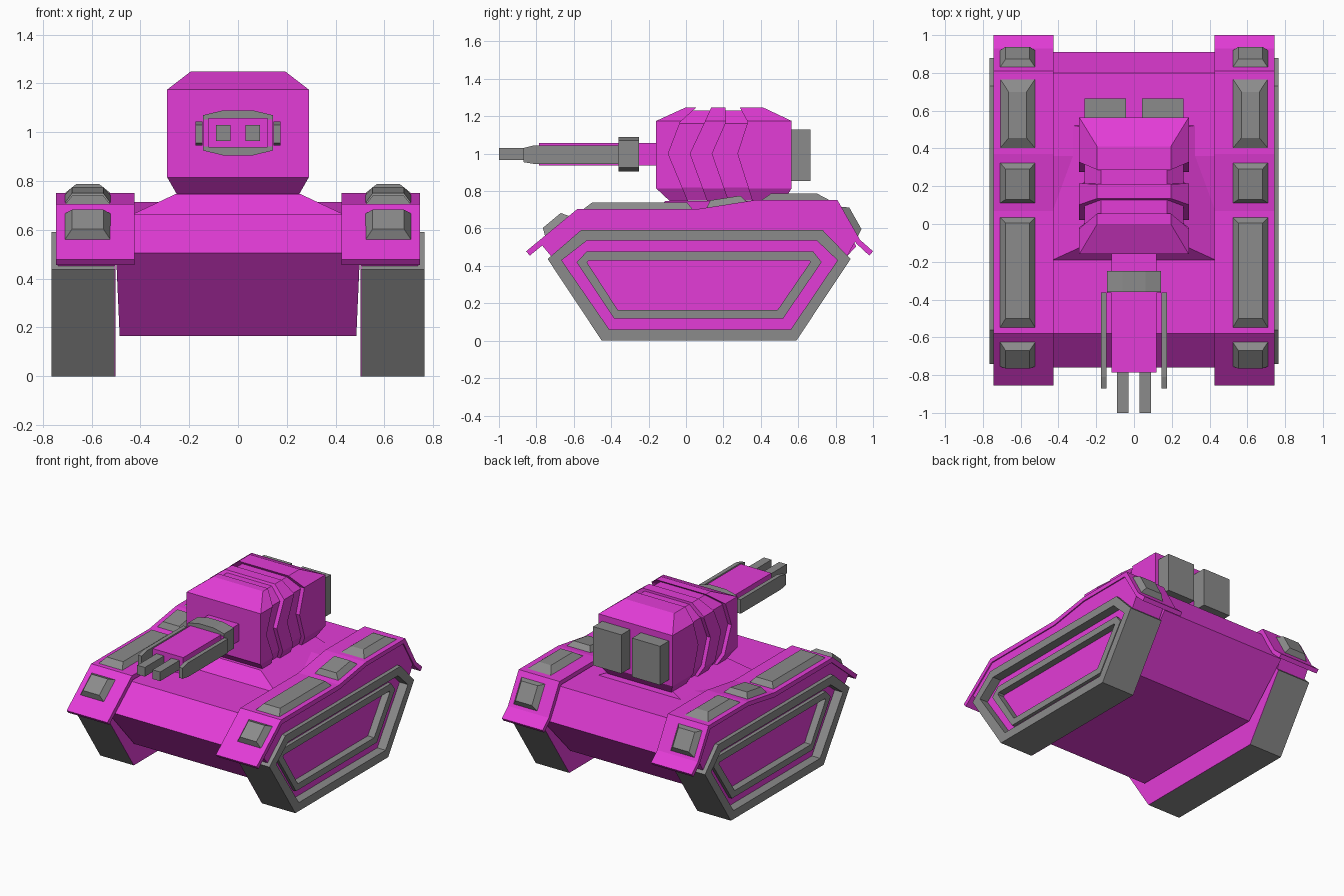
import bpy, bmesh
from mathutils import Vector

if "Cube" in bpy.data.objects:
    bpy.data.objects.remove(bpy.data.objects["Cube"])


def material(name, rgb):
    m = bpy.data.materials.new(name)
    m.diffuse_color = (*rgb, 1)
    m.use_nodes = True
    m.node_tree.nodes["Principled BSDF"].inputs["Base Color"].default_value = m.diffuse_color
    return m


MAGENTA = material("magenta paint", (0.77, 0.045, 0.68))
GRAY = material("gray metal", (0.26, 0.26, 0.26))


def finish(bm, name, mat, mirror=False):
    bmesh.ops.recalc_face_normals(bm, faces=bm.faces)
    me = bpy.data.meshes.new(name)
    bm.to_mesh(me)
    bm.free()
    me.materials.append(mat)
    ob = bpy.data.objects.new(name, me)
    bpy.context.collection.objects.link(ob)
    if mirror:
        ob.modifiers.new("mirror", 'MIRROR').use_mirror_merge = False
    return ob


def hull_of(bm):
    """Convex hull with flat areas merged."""
    bmesh.ops.convex_hull(bm, input=bm.verts)
    bmesh.ops.dissolve_limit(bm, angle_limit=0.01, verts=bm.verts, edges=bm.edges)


def prism(name, yz, x0, x1, mat, mirror=False):
    """Side profile (y, z) extruded along x."""
    bm = bmesh.new()
    a = [bm.verts.new((x0, y, z)) for y, z in yz]
    b = [bm.verts.new((x1, y, z)) for y, z in yz]
    bm.faces.new(a)
    bm.faces.new(b)
    for i in range(len(a)):
        j = (i + 1) % len(a)
        bm.faces.new((a[i], a[j], b[j], b[i]))
    return finish(bm, name, mat, mirror)


def ring(name, outer, inner, x0, x1, mat):
    """Closed band between two matching side profiles."""
    bm = bmesh.new()
    loops = [[bm.verts.new((x, y, z)) for y, z in p]
             for p, x in ((outer, x0), (outer, x1), (inner, x1), (inner, x0))]
    n = len(outer)
    for k in range(4):
        p, q = loops[k], loops[(k + 1) % 4]
        for i in range(n):
            j = (i + 1) % n
            bm.faces.new((p[i], p[j], q[j], q[i]))
    return finish(bm, name, mat, True)


def box(name, x0, x1, y0, y1, z0, z1, mat, mirror=False):
    return prism(name, [(y0, z0), (y1, z0), (y1, z1), (y0, z1)], x0, x1, mat, mirror)


def layers(name, levels, mat):
    """Convex solid from rectangles (half width, y0, y1, z)."""
    bm = bmesh.new()
    for w, y0, y1, z in levels:
        for x in (-w, w):
            for y in (y0, y1):
                bm.verts.new((x, y, z))
    hull_of(bm)
    return finish(bm, name, mat)


# Hull with slightly narrower belly
hull = prism("hull", [(-.47, .165), (.60, .165), (.91, .505), (.80, .715), (.36, .715),
                      (.07, .665), (-.58, .665), (-.76, .505)], -.5, .5, MAGENTA)
for v in hull.data.vertices:
    if v.co.z < .2:
        v.co.x *= .97
layers("turret_base", [(.43, -.19, .54, .665), (.255, -.11, .51, .747)], MAGENTA)

# Tracks: tread band, recessed side panels, raised inner band, inside plate
track = [(-.45, 0), (.59, 0), (.88, .437), (.73, .592), (-.56, .592), (-.74, .437)]
rim = [(-.41, .06), (.56, .06), (.81, .43), (.70, .535), (-.53, .535), (-.665, .43)]
band_out = [(-.385, .12), (.52, .12), (.725, .42), (.68, .477), (-.53, .477), (-.585, .42)]
band_in = [(-.365, .165), (.49, .165), (.665, .42), (.66, .43), (-.52, .43), (-.53, .42)]
ring("track_tread", track, rim, .506, .765, GRAY)
ring("track_side_panel", rim, band_out, .51, .70, MAGENTA)
ring("track_inner_band", band_out, band_in, .51, .725, GRAY)
prism("track_center_panel", band_in, .51, .675, MAGENTA, True)
prism("track_inside_plate", track, .502, .506, MAGENTA, True)

# Fenders and the skirts beneath them
prism("fender", [(-.855, .478), (-.58, .705), (.07, .705), (.37, .752), (.81, .752),
                 (.93, .54), (1.0, .478), (.98, .455), (.91, .52), (.79, .722),
                 (.37, .722), (.07, .672), (-.57, .672), (-.835, .455)],
      .425, .745, MAGENTA, True)
prism("fender_skirt", [(-.77, .51), (-.58, .68), (.07, .68), (.37, .73), (.79, .73),
                       (.905, .53), (.86, .45), (.72, .57), (-.55, .57), (-.72, .45)],
      .506, .737, MAGENTA, True)


# Vents: tapered blocks lying along the fender surface
def vent(name, p, q, side, near, far, h=.035):
    bm = bmesh.new()
    p, q = Vector((0, *p)), Vector((0, *q))
    d = (q - p).normalized()
    n = Vector((0, -d.z, d.y))
    for lift, s, a, b in ((-.002, 0, 0, 0), (h, side, near, far)):
        for x in (.522 + s, .71 - s):
            for e in (p + d * a, q - d * b):
                bm.verts.new(e + n * lift + Vector((x, 0, 0)))
    hull_of(bm)
    finish(bm, name, GRAY, True)


vent("vent_front", (-.755, .56), (-.625, .668), .03, .02, .025, .04)
vent("vent_long", (-.55, .705), (.035, .705), .03, .05, .03)
vent("vent_middle", (.11, .712), (.325, .745), .03, .025, .03)
vent("vent_rear", (.40, .752), (.77, .752), .046, .055, .07)
vent("vent_back", (.83, .717), (.92, .558), .03, .025, .025)

# Turret shell with two chevron grooves over a slightly smaller core
turret = layers("turret", [(.25, -.085, .52, .745), (.29, -.16, .565, .815),
                           (.29, -.16, .565, 1.175), (.195, 0, .41, 1.248)], MAGENTA)
layers("turret_core", [(.23, -.06, .50, .75), (.262, -.13, .54, .82),
                       (.262, -.13, .54, 1.16), (.175, -.01, .42, 1.232)], MAGENTA)
levels = (.70, 1.0, 1.17, 1.27)
for i, (front, back) in enumerate((((.03, -.095, -.03, .08), (.13, .02, .10, .145)),
                                   ((.245, .14, .215, .21), (.37, .275, .33, .275)))):
    pts = list(zip(front, levels)) + list(zip(back, levels))[::-1]
    cutter = prism("groove_cutter_%d" % (i + 1), pts, -.5, .5, MAGENTA)
    cutter.hide_render = True
    cutter.hide_set(True)
    mod = turret.modifiers.new("groove", 'BOOLEAN')
    mod.operation = 'DIFFERENCE'
    mod.solver = 'EXACT'
    mod.object = cutter

# Boxes on the turret rear
box("turret_rear_box", .042, .262, .55, .665, .855, 1.13, GRAY, True)

# Gun: housing, collar, side plates and twin barrels
box("gun_housing", -.12, .12, -.785, -.1, .937, 1.058, MAGENTA)
bm = bmesh.new()
for y in (-.36, -.25):
    for x, z in ((.143, .925), (.143, 1.07), (.06, 1.09), (.06, .905)):
        bm.verts.new((x, y, z))
        bm.verts.new((-x, y, z))
hull_of(bm)
finish(bm, "gun_collar", GRAY)
box("gun_collar_face", -.142, .142, -.364, -.356, .942, 1.052, MAGENTA)
prism("gun_side_plate", [(-.87, .955), (-.81, .945), (-.362, .945), (-.362, 1.045),
                         (-.81, 1.045), (-.87, 1.03)], .146, .175, GRAY, True)
box("gun_barrel", .03, .09, -1.0, -.75, .965, 1.03, GRAY, True)
